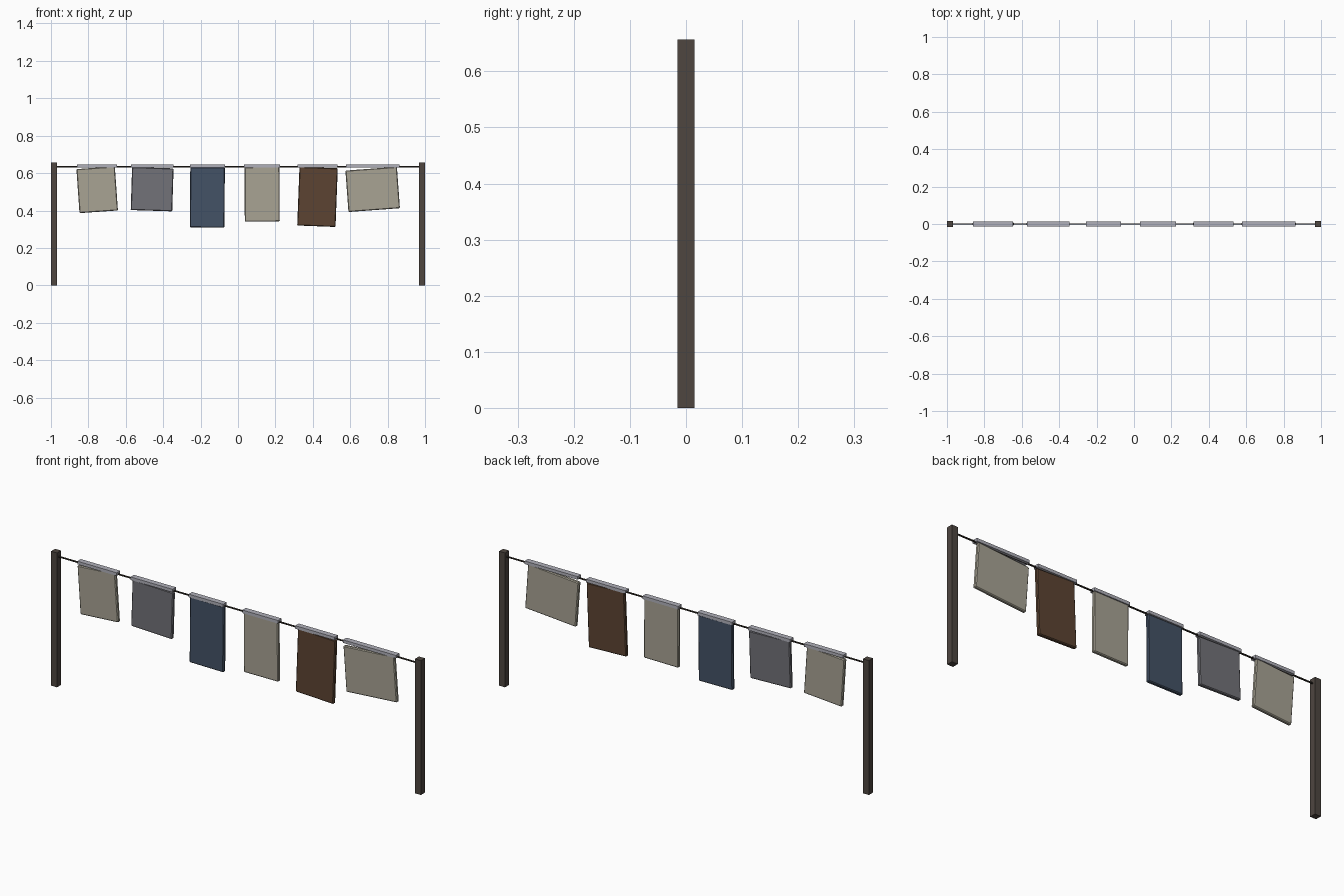
import bpy, math

if "Cube" in bpy.data.objects:
    bpy.data.objects.remove(bpy.data.objects["Cube"])


def material(name, r, g, b):
    lin = [(c / 255 / 12.92) if c < 11 else ((c / 255 + 0.055) / 1.055) ** 2.4 for c in (r, g, b)]
    m = bpy.data.materials.new(name)
    m.diffuse_color = (*lin, 1)
    m.use_nodes = True
    m.node_tree.nodes["Principled BSDF"].inputs["Base Color"].default_value = m.diffuse_color
    return m


WOOD = material("dark_wood", 78, 70, 64)
ROPE = material("rope_dark", 50, 44, 38)
LINEN = material("linen", 168, 163, 148)
GREY = material("grey_cloth", 114, 114, 120)
BLUE = material("blue_cloth", 68, 82, 102)
BROWN = material("brown_cloth", 92, 68, 50)
FOLD = material("pale_fold", 176, 176, 186)


def box(name, centre, size, mat, tilt=0, bevel=0):
    bpy.ops.mesh.primitive_cube_add(size=1, location=centre)
    ob = bpy.context.object
    ob.name = name
    ob.scale = size
    bpy.ops.object.transform_apply(location=False, rotation=False, scale=True)
    ob.rotation_euler = (0, -math.radians(tilt), 0)
    ob.data.materials.append(mat)
    if bevel:
        mod = ob.modifiers.new("soft_edge", 'BEVEL')
        mod.width = bevel
        mod.segments = 1
    return ob


# Posts at both ends
for side, x in (("left", -0.984), ("right", 0.984)):
    box(side + "_post", (x, 0, 0.3285), (0.032, 0.031, 0.657), WOOD)

# Line strung between the posts
bpy.ops.mesh.primitive_cylinder_add(vertices=8, radius=0.004, depth=1.95,
                                    location=(0, 0, 0.633), rotation=(0, math.pi / 2, 0))
bpy.context.object.name = "line"
bpy.context.object.data.materials.append(ROPE)

# Hanging cloths: x, z, width, height, tilt in degrees, colour, fold width
cloths = [
    (-0.753, 0.511, 0.206, 0.236, 4.0, LINEN, 0.213),
    (-0.459, 0.514, 0.222, 0.230, -1.8, GREY, 0.227),
    (-0.164, 0.470, 0.185, 0.322, -0.5, BLUE, 0.187),
    (0.129, 0.487, 0.187, 0.292, 0.3, LINEN, 0.193),
    (0.425, 0.473, 0.205, 0.314, -2.2, BROWN, 0.212),
    (0.720, 0.513, 0.276, 0.222, 4.2, LINEN, 0.286),
]
for i, (x, z, w, h, tilt, mat, fold) in enumerate(cloths, 1):
    box(f"cloth_{i}", (x, 0, z), (w, 0.018, h), mat, tilt, 0.004)
    # Fold draped over the line
    box(f"fold_{i}", (x, 0, 0.6375), (fold, 0.027, 0.015), FOLD)
